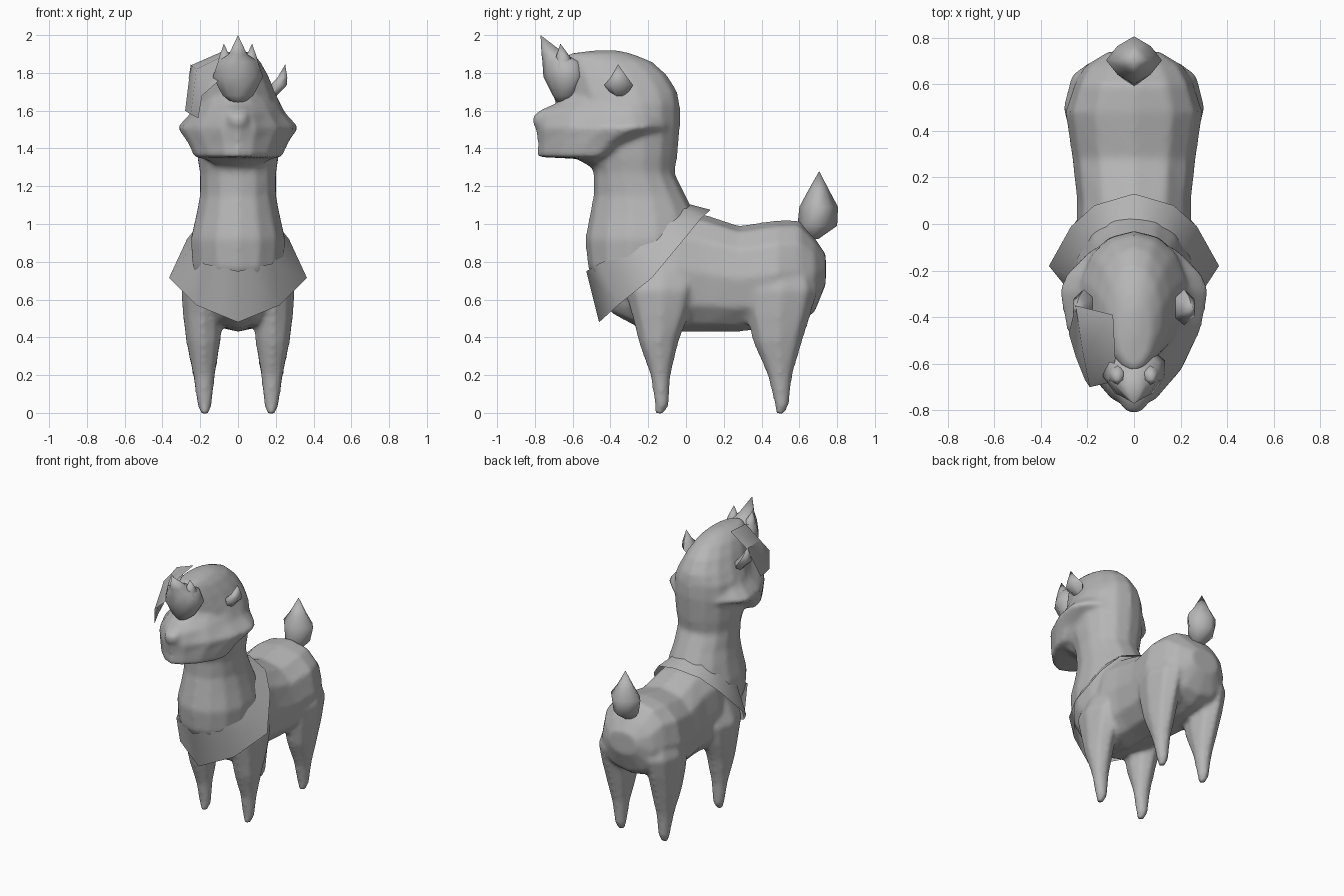
import bpy, bmesh, math

if "Cube" in bpy.data.objects:
    bpy.data.objects.remove(bpy.data.objects["Cube"])

wool = bpy.data.materials.new("wool_grey")
wool.diffuse_color = (0.47, 0.47, 0.47, 1)
wool.use_nodes = True
wool.node_tree.nodes["Principled BSDF"].inputs["Base Color"].default_value = wool.diffuse_color


def select(obs):
    bpy.ops.object.select_all(action='DESELECT')
    for ob in obs:
        ob.select_set(True)
    bpy.context.view_layer.objects.active = obs[0]


def finish(name, bm, angle=70, closed=True):
    """Turn a bmesh into a shaded object."""
    bmesh.ops.remove_doubles(bm, verts=bm.verts, dist=0.0005)
    if closed:
        bmesh.ops.recalc_face_normals(bm, faces=bm.faces)
    mesh = bpy.data.meshes.new(name)
    bm.to_mesh(mesh)
    bm.free()
    mesh.materials.append(wool)
    ob = bpy.data.objects.new(name, mesh)
    bpy.context.collection.objects.link(ob)
    select([ob])
    bpy.ops.object.shade_smooth_by_angle(angle=math.radians(angle))
    return ob


def power(v, e):
    return math.copysign(abs(v) ** e, v)


def loft(name, rings, n=12, along_y=False, cx=0, e=1.0, angle=70):
    """Stack egg-shaped rings: (height, front, back, half width, widest, x shift)."""
    bm = bmesh.new()
    rows = []
    for r in rings:
        h, f, b, w = r[:4]
        mid = r[4] if len(r) > 4 else (f + b) / 2
        x0 = cx + (r[5] if len(r) > 5 else 0)
        row = []
        for i in range(n):
            t = 2 * math.pi * i / n
            c, s = power(math.cos(t), e), power(math.sin(t), e)
            a = mid + (f - mid) * c if c > 0 else mid - (b - mid) * c
            x = x0 + w * s
            row.append(bm.verts.new((x, h, a) if along_y else (x, a, h)))
        rows.append(row)
    for lo, hi in zip(rows, rows[1:]):
        for i in range(n):
            j = (i + 1) % n
            bm.faces.new((lo[i], lo[j], hi[j], hi[i]))
    bm.faces.new(rows[0])
    bm.faces.new(rows[-1])
    return finish(name, bm, angle)


def sheet(name, rows, angle=50):
    """Open strip of quads through equally long rows of points."""
    bm = bmesh.new()
    grid = [[bm.verts.new(p) for p in row] for row in rows]
    for a, b in zip(grid, grid[1:]):
        for i in range(len(a) - 1):
            bm.faces.new((a[i], a[i + 1], b[i + 1], b[i]))
    return finish(name, bm, angle, False)


# Torso, from chest to rump: (y, belly, back, half width)
torso = loft("torso", [
    (-.40, .53, .75, .08), (-.25, .45, .95, .22), (-.05, .43, 1.08, .25),
    (.10, .43, 1.05, .245), (.28, .43, .99, .265), (.48, .45, 1.02, .295),
    (.60, .48, 1.02, .255), (.68, .53, .93, .21), (.74, .68, .84, .11)],
    along_y=True, e=.85)

# Chest, neck and skull in one sweep
neck = loft("neck_and_skull", [
    (.53, -.39, -.10, .08), (.65, -.46, 0, .20), (.77, -.52, .05, .245),
    (.92, -.535, .08, .255), (1.05, -.51, .05, .225), (1.15, -.49, 0, .205),
    (1.27, -.49, -.06, .205), (1.36, -.52, -.045, .22), (1.53, -.56, -.03, .235),
    (1.63, -.58, -.032, .23), (1.70, -.61, -.045, .20), (1.79, -.63, -.10, .16),
    (1.86, -.64, -.18, .12), (1.90, -.63, -.28, .08), (1.92, -.48, -.36, .02)],
    n=14, e=.97)

# Face with flared cheeks and flat jaw
face = loft("face", [
    (1.30, -.50, -.42, .10), (1.345, -.58, -.40, .18),
    (1.355, -.785, -.40, .235, -.47), (1.43, -.785, -.20, .268, -.42),
    (1.51, -.80, -.04, .325, -.28), (1.59, -.785, -.05, .25, -.29),
    (1.64, -.69, -.10, .225, -.31), (1.70, -.63, -.15, .18, -.33)],
    n=16, e=1.25)

# Rounded nose
nose = loft("nose", [
    (1.46, -.76, -.60, .03), (1.53, -.815, -.60, .075), (1.57, -.815, -.60, .075),
    (1.605, -.77, -.56, .08), (1.65, -.66, -.54, .06)], n=10)
body = [torso, neck, face, nose]

# Forelock: bulb with a tall middle spike and two small ones
loft("forelock", [
    (1.64, -.68, -.60, .03), (1.68, -.705, -.57, .085), (1.78, -.755, -.53, .14, -.61),
    (1.86, -.76, -.54, .11, -.62), (1.90, -.765, -.64, .05), (2.0, -.77, -.77, 0)], n=10)
for side, s in (("left", -1), ("right", 1)):
    loft("forelock_spike_" + side, [
        (1.82, -.70, -.59, .05), (1.88, -.69, -.61, .035),
        (1.955, -.665, -.665, 0, -.665, .005 * s)], n=6, cx=.07 * s)

    # Ears lean outwards
    loft("ear_" + side, [
        (1.66, -.37, -.33, .02, -.35, -.03 * s), (1.735, -.435, -.28, .05, -.36, .015 * s),
        (1.775, -.40, -.31, .03, -.36, .035 * s), (1.845, -.36, -.36, 0, -.36, .05 * s)],
        n=6, cx=.20 * s)

    # Tapered legs
    for end, rings in (
        ("front", [(-.008, -.165, -.12, .022), (.04, -.165, -.09, .04), (.20, -.19, -.08, .06),
                   (.38, -.255, -.035, .093), (.52, -.29, .02, .107),
                   (.65, -.33, .06, .117), (.85, -.28, .02, .05, -.14, -.01 * s)]),
        ("hind", [(-.008, .475, .52, .022), (.04, .47, .545, .04), (.20, .43, .565, .06),
                  (.38, .35, .62, .093), (.52, .315, .665, .107),
                  (.65, .30, .70, .117), (.85, .36, .64, .055, .50, 0)])):
        shifted = [r if len(r) > 4 else (*r, (r[1] + r[2]) / 2, s * min(.01, r[0] / 50))
                   for r in rings]
        body.append(loft(f"{end}_leg_{side}", shifted, n=8, cx=.176 * s, e=1.05))

# Fuse the body parts into one soft fleece surface
select(body)
bpy.ops.object.join()
fleece = bpy.context.view_layer.objects.active
fleece.name = "fleece_body"
remesh = fleece.modifiers.new("fuse", 'REMESH')
remesh.mode = 'VOXEL'
remesh.voxel_size = .016
remesh.use_smooth_shade = True
soften = fleece.modifiers.new("soften", 'SMOOTH')
soften.factor = .5
soften.iterations = 6

# Upright tail
loft("tail", [
    (.92, .62, .70, .04), (.99, .59, .80, .10), (1.09, .60, .805, .12),
    (1.165, .64, .765, .065), (1.28, .705, .705, 0)], n=8, e=1.5)

# Neckerchief: open flared skirt, mirrored from half outlines
upper = [(0, -.02, 1.115), (.11, -.03, 1.09), (.19, -.11, 1.02),
         (.245, -.24, .885), (.18, -.46, .79), (0, -.528, .75)]
lower = [(0, .13, 1.075), (.17, .08, 1.03), (.27, -.01, .92),
         (.365, -.18, .715), (.22, -.36, .57), (0, -.46, .48)]
sheet("neckerchief", [half + [(-x, y, z) for x, y, z in reversed(half[:-1])]
                      for half in (lower, upper)], 80)

# Fringe falling over one eye
sheet("fringe", [
    [(-.09, -.39, 1.91), (-.08, -.58, 1.89), (-.10, -.68, 1.76)],
    [(-.25, -.35, 1.84), (-.22, -.55, 1.82), (-.19, -.70, 1.68)],
    [(-.28, -.47, 1.60), (-.25, -.57, 1.58), (-.21, -.67, 1.56)]])
